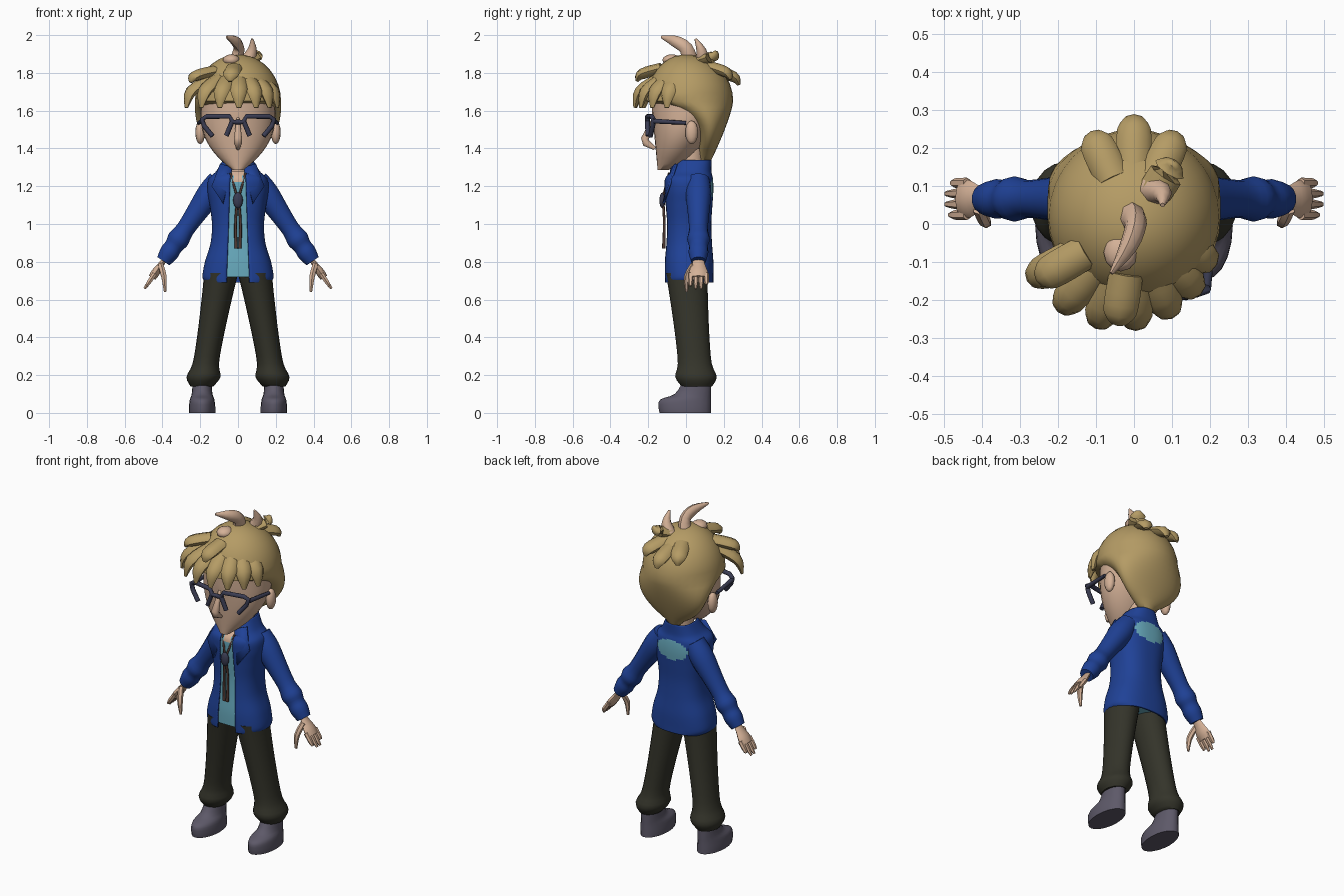
import bpy, bmesh
from math import sin, cos, asin, pi, radians, copysign
from mathutils import Vector, Matrix

cube = bpy.data.objects.get("Cube")
if cube:
    bpy.data.objects.remove(cube)


def material(name, red, green, blue):
    mat = bpy.data.materials.new(name)
    mat.use_nodes = True
    mat.diffuse_color = (red, green, blue, 1)
    mat.node_tree.nodes["Principled BSDF"].inputs["Base Color"].default_value = (red, green, blue, 1)
    return mat


SKIN = material("skin", .66, .44, .31)
HAIR = material("blond hair", .46, .33, .13)
BLUE = material("blue jacket", .014, .054, .31)
CYAN = material("light blue shirt", .14, .41, .52)
OLIVE = material("dark olive trousers", .034, .034, .023)
GREY = material("grey shoes", .11, .1, .14)
SLATE = material("slate frames", .042, .045, .084)
BROWN = material("brown cord", .08, .042, .034)
FORWARD = Vector((0, -1, 0))
SIDEWAYS = Vector((1, 0, 0))


def finish(name, bm, materials, rule=None, closed=True):
    """Turn a bmesh into a smooth shaded object, colouring faces by a rule."""
    if closed:
        bmesh.ops.recalc_face_normals(bm, faces=bm.faces)
    for face in bm.faces:
        face.smooth = True
        face.material_index = rule(face.calc_center_median()) if rule else 0
    mesh = bpy.data.meshes.new(name)
    bm.to_mesh(mesh)
    bm.free()
    for mat in materials:
        mesh.materials.append(mat)
    mesh.set_sharp_from_angle(angle=radians(50))
    obj = bpy.data.objects.new(name, mesh)
    bpy.context.collection.objects.link(obj)
    return obj


def resample(rows, sub):
    """Smooth curve through rows of equal length."""
    out = []
    last = len(rows) - 1
    for i in range(last):
        before, start, end, after = rows[max(i - 1, 0)], rows[i], rows[i + 1], rows[min(i + 2, last)]
        for k in range(sub):
            t = k / sub
            out.append([q + t / 2 * (r - p + t * (2 * p - 5 * q + 4 * r - s + t * (3 * (q - r) + s - p)))
                        for p, q, r, s in zip(before, start, end, after)])
    return out + [list(rows[-1])]


def bridge(bm, rings, closed=True):
    loops = [[bm.verts.new(point) for point in ring] for ring in rings]
    count = len(loops[0])
    for low, high in zip(loops, loops[1:]):
        for i in range(count if closed else count - 1):
            j = (i + 1) % count
            bm.faces.new((low[i], low[j], high[j], high[i]))
    if closed:
        bm.faces.new(loops[0][::-1])
        bm.faces.new(loops[-1])


def loft(name, rows, materials, count=20, sub=3, power=2, side=1, gap=None, rule=None):
    """Upright body from rows of (z, centre x, half width, front y, back y)."""
    rings = []
    for z, centre, half, front, back in resample(rows, sub):
        start = asin((gap(z) / half) ** (power / 2)) if gap else 0
        ring = []
        for i in range(count):
            angle = start - pi / 2 + 2 * (pi - start) * i / (count - 1 if gap else count)
            px, py = (copysign(abs(v) ** (2 / power), v) for v in (cos(angle), sin(angle)))
            ring.append((side * (centre + half * px), (front + back) / 2 + (back - front) / 2 * py, z))
        rings.append(ring)
    bm = bmesh.new()
    bridge(bm, rings, gap is None)
    return finish(name, bm, materials, rule, gap is None)


def sweep(name, rows, mat, out=SIDEWAYS, flat=1, count=8, sub=3, side=1):
    """Tapered tube through rows of (x, y, z, radius), flattened along out."""
    rows = resample(rows, sub)
    points = [Vector(row[:3]) for row in rows]
    rings = []
    for i, point in enumerate(points):
        tangent = (points[min(i + 1, len(points) - 1)] - points[max(i - 1, 0)]).normalized()
        across = tangent.cross(out).normalized() * rows[i][3]
        thick = across.cross(tangent) * flat
        ring = []
        for k in range(count):
            angle = 2 * pi * k / count
            spot = point + across * cos(angle) + thick * sin(angle)
            ring.append((side * spot.x, spot.y, spot.z))
        rings.append(ring)
    bm = bmesh.new()
    bridge(bm, rings)
    return finish(name, bm, [mat])


def ball(name, centre, size, mat):
    bm = bmesh.new()
    bmesh.ops.create_uvsphere(bm, u_segments=12, v_segments=8, radius=1,
                              matrix=Matrix.Translation(centre) @ Matrix.Diagonal((*size, 1)))
    return finish(name, bm, [mat])


def torso_row(z, half, inset=0):
    depth = min(.13, half / 2 + .05) - inset
    middle = .015 + .3 * max(0, z - 1.24)
    return z, 0, half - inset, middle - depth, middle + depth


def leg_row(z, half):
    middle, depth = .07 - .09 * z, half + .02
    return z, .215 - .17 * z, half, middle - depth, middle + depth


def arm_row(x, radius, y=.066):
    return x, y, 1.38 - 1.46 * x, radius


def rim_row(x, z, radius=.013):
    return x, .9 * x * x - .205, z, radius


def lock(name, degrees, reach, tip, drop):
    """Hair lock leaving the head at an angle counted from the front."""
    away = Vector((sin(radians(degrees)), -cos(radians(degrees)), 0))
    rows = [(away.x * reach * share, away.y * reach * share, tip + drop * height, radius)
            for share, height, radius in ((.5, 1, .045), (.9, .55, .044), (1, 0, .012))]
    sweep(name, rows, HAIR, away + Vector((0, 0, .5)), .65, sub=4)


def back_patch(spot):
    return int(spot.y > 0 and (spot.x / .1) ** 2 + ((spot.z - 1.19) / .058) ** 2 < 1)


def open_neck(spot):
    return int(spot.y < 0 and abs(spot.x) < (spot.z - 1.19) * .4)


# Jacket with open front and a back patch, shirt inside it
torso = [(.69, .17), (.72, .188), (.8, .175), (.9, .145), (1, .138), (1.1, .15),
         (1.18, .162), (1.24, .155), (1.28, .115), (1.34, .08)]
jacket = loft("jacket", [torso_row(z, half) for z, half in torso], [BLUE, CYAN], 64, 6, 2.5,
              gap=lambda z: .085 - .035 * z, rule=back_patch)
wall = jacket.modifiers.new("thickness", "SOLIDIFY")
wall.thickness, wall.offset = .008, -1
loft("shirt", [torso_row(z, half, .009) for z, half in torso[1:-1]], [CYAN, SKIN], 64, 6, 2.5, rule=open_neck)
loft("neck", [(z, 0, .055, -.04, .09) for z in (1.2, 1.4)], [SKIN])
ball("tie_knot", (0, -.125, 1.125), (.026, .016, .042), SLATE)

for side, tag in ((1, "left"), (-1, "right")):
    # Collar flap
    bm = bmesh.new()
    flap = ((.03, -.08, 1.3), (.08, -.125, 1.11), (.14, -.095, 1.2), (.095, -.055, 1.32))
    bm.faces.new([bm.verts.new((side * x, y, z)) for x, y, z in flap])
    collar = finish(tag + "_collar", bm, [BLUE])
    collar.modifiers.new("thickness", "SOLIDIFY").thickness = .012

    # Tie cords
    sweep(tag + "_neck_cord", [(.04, -.09, 1.27, .006), (.004, -.122, 1.14, .006)], BROWN, FORWARD, side=side)
    sweep(tag + "_hanging_cord", [(.006, -.12, 1.1, .007), (.013, -.115, 1, .007), (.01, -.118, .87, .009)],
          BROWN, FORWARD, side=side)

    # Sleeve with folds at the forearm
    sleeve = ((.1, .06), (.15, .068), (.22, .057), (.28, .05), (.315, .06), (.34, .05), (.365, .052), (.395, .04))
    sweep(tag + "_sleeve", [arm_row(*row) for row in sleeve], BLUE, count=14, side=side)

    # Hand
    palm = ((.385, .026), (.41, .036), (.435, .05), (.455, .045))
    sweep(tag + "_palm", [arm_row(*row) for row in palm], SKIN, flat=.45, side=side)
    for finger, reach in enumerate((.485, .495, .495, .48)):
        y = .024 + .028 * finger
        rows = [arm_row(.44, .014, y), arm_row(.47, .013, y), arm_row(reach, .007, y)]
        sweep(f"{tag}_finger_{finger + 1}", rows, SKIN, count=6, side=side)
    sweep(tag + "_thumb", [(.41, .04, .785, .016), (.392, .005, .72, .016), (.386, .004, .64, .007)],
          SKIN, count=6, side=side)

    # Trouser leg with bunched cuff
    leg = ((.14, .06), (.19, .09), (.26, .07), (.4, .07), (.6, .08), (.74, .09))
    loft(tag + "_trouser_leg", [leg_row(*row) for row in leg], [OLIVE], side=side)

    # Shoe
    shoe = ((0, .07, -.14), (.03, .07, -.145), (.07, .065, -.137), (.1, .055, -.06), (.16, .05, -.02))
    loft(tag + "_shoe", [(z, .19, half, toe, .133) for z, half, toe in shoe], [GREY], side=side)

    # Ear
    ball(tag + "_ear", (side * .2, .03, 1.485), (.026, .034, .062), SKIN)

    # Half-rim glasses
    rim = ((0, 1.54), (.03, 1.54), (.045, 1.57), (.165, 1.57), (.19, 1.555), (.18, 1.52), (.135, 1.465))
    sweep(tag + "_rim", [rim_row(*row) for row in rim], SLATE, FORWARD, sub=1, side=side)
    sweep(tag + "_inner_rim", [rim_row(.03, 1.545), rim_row(.062, 1.467)], SLATE, FORWARD, sub=1, side=side)
    sweep(tag + "_temple_arm", [rim_row(.19, 1.545), (.208, 0, 1.535, .01)], SLATE, sub=1, side=side)

# Head widening from chin to skull, and the pointed nose
head = []
for step in range(11):
    t = step / 10
    head.append((1.287 + .31 * t, 0, .03 + .168 * (1 - (1 - t) ** 2.5), -.15 - .03 * t, .29 * t ** .6 - .09))
head.append((1.72, *head[-1][1:]))
loft("head", head, [SKIN], 28, 1)
sweep("nose", [(0, -.172, 1.56, .008), (0, -.218, 1.45, .022), (0, -.212, 1.43, .022), (0, -.165, 1.4, .01)],
      SKIN, FORWARD, count=10, sub=1)

# Hair cap: narrowing to the nape below, a dome above
cap = []
for step in range(10):
    u = 1 - step / 10
    cap.append((1.65 - .32 * u, 0, max(.03, .228 * (1 - u ** 3)), .07 - .28 * (1 - u) ** 4, .25 - .12 * u ** 1.3))
for step in range(9):
    angle = step * pi / 17
    ring = cos(angle)
    cap.append((1.65 + .248 * sin(angle), 0, .228 * ring, -.21 * ring, .25 * ring))
loft("hair_cap", cap, [HAIR], 32, 1)

# Fringe fanned round the forehead, flicks above it and at the back
for k in range(7):
    lock(f"fringe_lock_{k + 1}", 21 * k - 62, .31 - .013 * k, 1.615, .16)
lock("upper_side_flick", -60, .29, 1.75, .06)
lock("upper_front_flick", -9, .263, 1.755, .07)
lock("back_flick", 180, .28, 1.735, .08)
lock("back_right_flick", -155, .26, 1.765, .07)
lock("back_left_flick", 155, .26, 1.765, .07)
lock("crown_flick", 147, .19, 1.915, -.05)

# Pale curled tufts on the crown
sweep("front_curl", [(-.01, .02, 1.86, .045), (.005, 0, 1.93, .036), (-.015, -.06, 1.968, .03),
                     (-.06, -.13, 1.99, .007)], SKIN, flat=.8)
sweep("rear_curl", [(.05, .09, 1.86, .04), (.075, .08, 1.92, .026), (.075, .05, 1.98, .006)], SKIN)
ball("crown_patch", (-.035, -.075, 1.868), (.045, .05, .03), SKIN)
